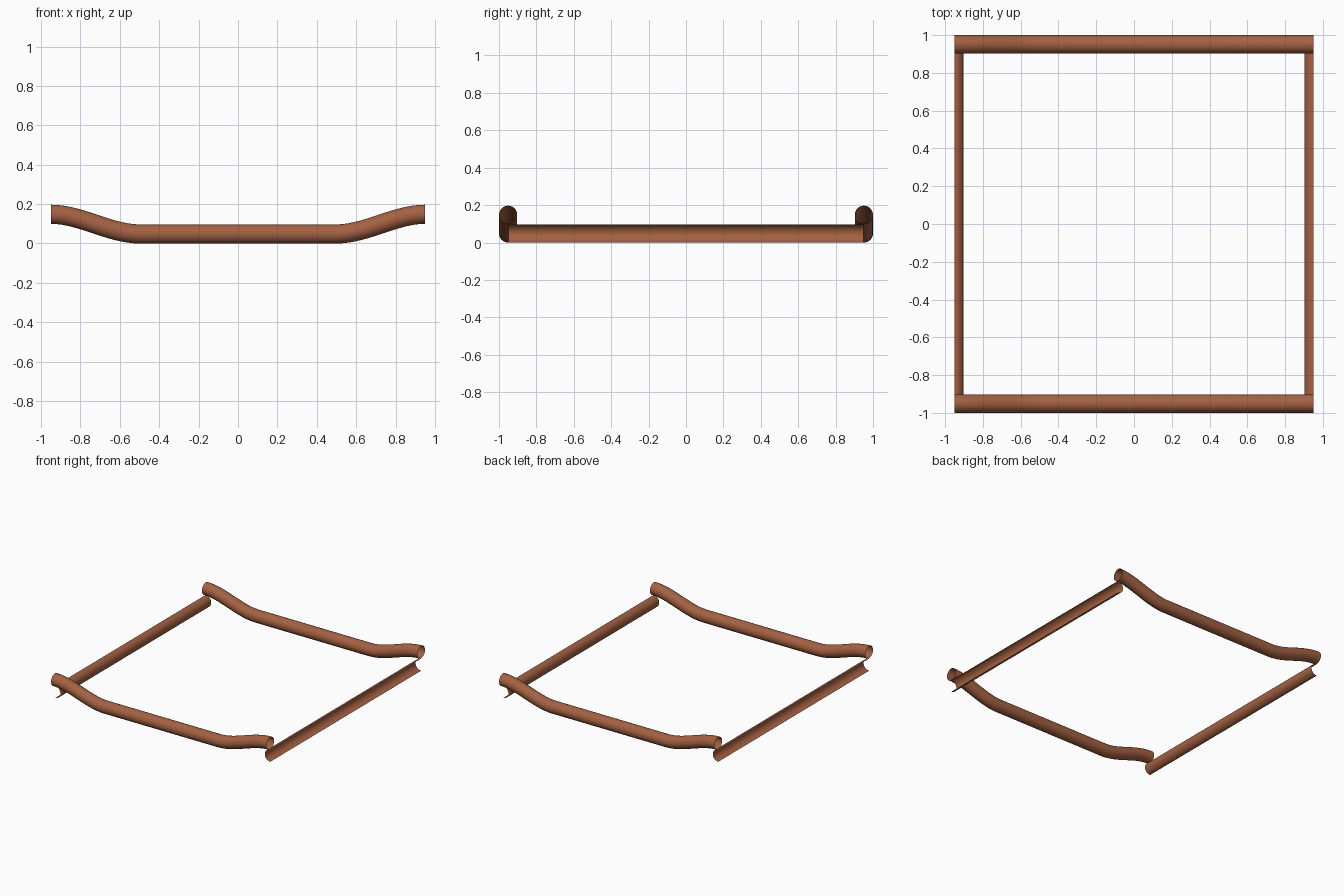
import bpy, bmesh
from math import sin, cos, pi
from mathutils import Vector

if "Cube" in bpy.data.objects:
    bpy.data.objects.remove(bpy.data.objects["Cube"])

R = 0.0485     # pipe radius
END = 0.95     # half length of every rail
RISE = 0.1     # how far the wavy rail ends lift
SIDES = 32

clay = bpy.data.materials.new("clay_brown")
clay.diffuse_color = (0.37, 0.12, 0.055, 1)
clay.use_nodes = True
clay.node_tree.nodes["Principled BSDF"].inputs["Base Color"].default_value = clay.diffuse_color


def sweep(name, path, a0=0.0, a1=2 * pi):
    """Sweep an open arc of radius R (angles a0..a1) along a path, without end caps."""
    bm = bmesh.new()
    closed = a1 - a0 > 1.9 * pi
    n = SIDES if closed else SIDES // 2 + 1
    step = (a1 - a0) / (n if closed else n - 1)
    rings = []
    for i, p in enumerate(path):
        t = (path[min(i + 1, len(path) - 1)] - path[max(i - 1, 0)]).normalized()
        if i in (0, len(path) - 1):          # square-cut ends
            t.z = 0
            t.normalize()
        up = (Vector((0, 0, 1)) - t * t.z).normalized()
        side = up.cross(t)
        rings.append([bm.verts.new(p + R * (cos(a0 + j * step) * up + sin(a0 + j * step) * side))
                      for j in range(n)])
    for r, s in zip(rings, rings[1:]):
        for j in range(n if closed else n - 1):
            k = (j + 1) % n
            bm.faces.new((r[j], s[j], s[k], r[k])).smooth = True
    me = bpy.data.meshes.new(name)
    bm.to_mesh(me)
    bm.free()
    me.materials.append(clay)
    ob = bpy.data.objects.new(name, me)
    bpy.context.collection.objects.link(ob)
    return ob


def lift(x):
    """Smooth S-bend between the flat middle and the raised end."""
    u = max(0.0, (abs(x) - 0.5) / (END - 0.5))
    return RISE * u * u * (3 - 2 * u)


# Wavy full pipes at the front and back
right = [0.5 + (END - 0.5) * i / 16 for i in range(17)]
xs = [-x for x in reversed(right)] + [0.0] + right
for name, y in (("front_rail", -0.951), ("back_rail", 0.951)):
    sweep(name, [Vector((x, y, R + lift(x))) for x in xs])

# Straight half pipes at the sides, open side facing outward
for name, x, a in (("right_half_rail", END, 0.0), ("left_half_rail", -END, pi)):
    sweep(name, [Vector((x, y, R)) for y in (-END, 0, END)], a, a + pi)
